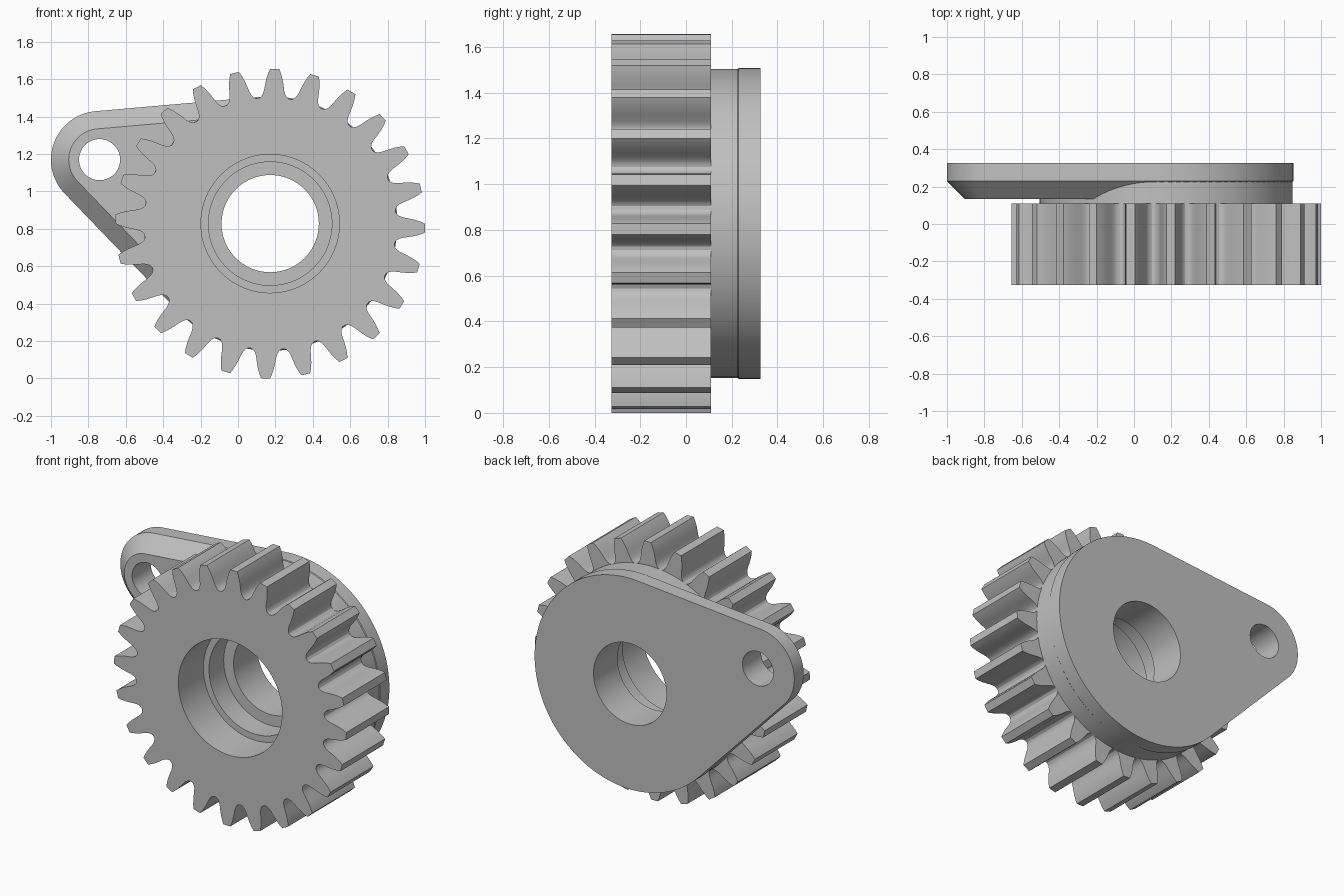
import bpy, bmesh, math

old = bpy.data.objects.get("Cube")
if old:
    bpy.data.objects.remove(old, do_unlink=True)

steel = bpy.data.materials.new("plain grey metal")
steel.use_nodes = True
GREY = (0.53, 0.53, 0.53, 1)
steel.diffuse_color = GREY
steel.node_tree.nodes["Principled BSDF"].inputs["Base Color"].default_value = GREY

HUB = (0.172, 0.828)      # shared axis of gear and disc (x, z)
EYE = (-0.74, 1.17)       # centre of the small arm hole
FRONT, GEAR_BACK, CHAMFER, BACK = -0.325, 0.11, 0.23, 0.325
BORE = 0.26


def polar(centre, r, a):
    return centre[0] + r * math.cos(a), centre[1] + r * math.sin(a)


def arc(centre, r, a0, a1, n):
    return [polar(centre, r, a0 + (a1 - a0) * i / n) for i in range(n + 1)]


def circle(centre, r, n=96):
    return arc(centre, r, 0, math.tau, n)[:-1]


def gear_outline(teeth=24):
    # Half tooth: radius and half width, from tip to root fillet
    half = [(0.828, 0.024), (0.805, 0.034), (0.775, 0.043), (0.745, 0.049),
            (0.715, 0.054), (0.695, 0.060), (0.681, 0.069), (0.674, 0.080)]
    flank = [(r, w / r) for r, w in half]
    tooth = [(r, -a) for r, a in reversed(flank)] + flank
    start = math.radians(88.3)
    return [polar(HUB, r, start + k * math.tau / teeth + a)
            for k in range(teeth) for r, a in tooth]


def arm_outline(inset=0.0):
    # Two circles joined by their outer tangents
    big, small = 0.68 - inset, 0.26 - inset
    dx, dz = EYE[0] - HUB[0], EYE[1] - HUB[1]
    phi = math.atan2(dz, dx)
    spread = math.acos((big - small) / math.hypot(dx, dz))
    return (arc(HUB, big, phi + spread, phi + math.tau - spread, 90)
            + arc(EYE, small, phi - spread, phi + spread, 40))


def build(name, walls):
    """Each wall is a list of (y, loop); end loops are filled with flat caps."""
    bm = bmesh.new()
    ends = ([], [])
    for wall in walls:
        rings = [[bm.verts.new((x, y, z)) for x, z in loop] for y, loop in wall]
        for a, b in zip(rings, rings[1:]):
            for i in range(len(a)):
                j = (i + 1) % len(a)
                bm.faces.new((a[i], a[j], b[j], b[i]))
        for end, ring in zip(ends, (rings[0], rings[-1])):
            end += [bm.edges.get((ring[i - 1], ring[i])) for i in range(len(ring))]
    for end in ends:
        bmesh.ops.triangle_fill(bm, edges=end, use_beauty=True, use_dissolve=False)
    bmesh.ops.recalc_face_normals(bm, faces=bm.faces)
    mesh = bpy.data.meshes.new(name)
    bm.to_mesh(mesh)
    bm.free()
    mesh.materials.append(steel)
    obj = bpy.data.objects.new(name, mesh)
    bpy.context.collection.objects.link(obj)
    bpy.ops.object.select_all(action='DESELECT')
    obj.select_set(True)
    bpy.context.view_layer.objects.active = obj
    bpy.ops.object.shade_smooth_by_angle(angle=math.radians(28))
    return obj


def straight(loop, y0, y1):
    return [(y0, loop), (y1, loop)]


# Spur gear with a stepped bore
steps = [(FRONT, 0.37), (-0.07, 0.37), (-0.07, 0.33),
         (0.08, 0.33), (0.08, BORE), (GEAR_BACK, BORE)]
build("spur_gear", [straight(gear_outline(), FRONT, GEAR_BACK),
                    [(y, circle(HUB, r)) for y, r in steps]])

# Round shoulder between gear and arm
build("round_shoulder", [straight(circle(HUB, 0.676), GEAR_BACK, CHAMFER),
                         straight(circle(HUB, BORE), GEAR_BACK, CHAMFER)])

# Teardrop arm plate with a chamfered front edge and two through holes
build("arm_plate", [[(0.135, arm_outline(0.095)), (CHAMFER, arm_outline()),
                     (BACK, arm_outline())],
                    straight(circle(HUB, BORE), 0.135, BACK),
                    straight(circle(EYE, 0.11, 48), 0.135, BACK)])
